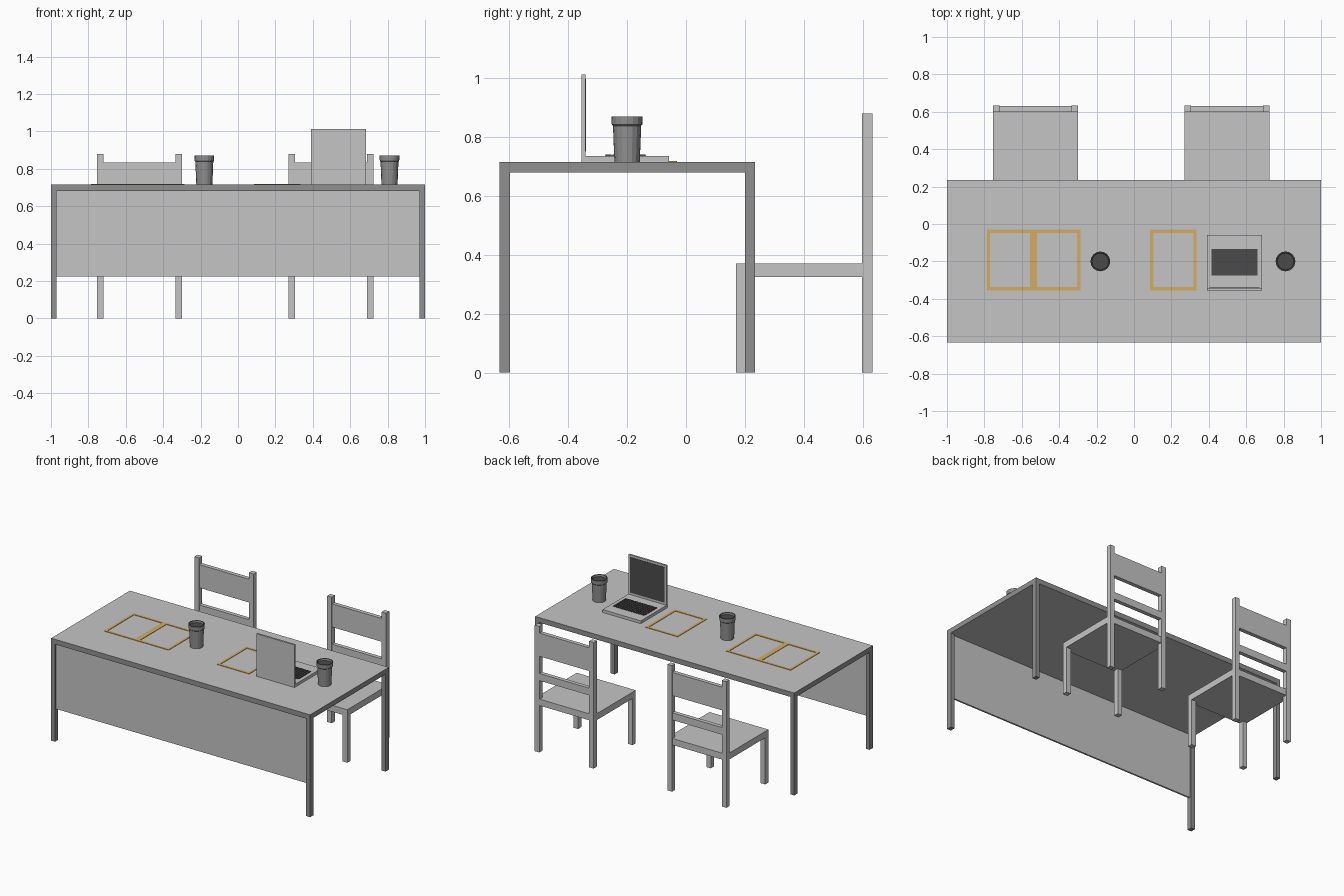
import bpy, bmesh, math
from mathutils import Matrix, Vector

if "Cube" in bpy.data.objects:
    bpy.data.objects.remove(bpy.data.objects["Cube"])


def mat(name, rgb):
    m = bpy.data.materials.new(name)
    m.diffuse_color = (*rgb, 1)
    m.use_nodes = True
    m.node_tree.nodes["Principled BSDF"].inputs["Base Color"].default_value = m.diffuse_color
    return m


LIGHT = mat("light grey", (0.56, 0.56, 0.56))
FRAME = mat("mid grey", (0.28, 0.28, 0.28))
DARK = mat("dark grey", (0.07, 0.07, 0.07))
AMBER = mat("amber", (0.66, 0.42, 0.12))


def finish(bm, name, *mats):
    me = bpy.data.meshes.new(name)
    bmesh.ops.recalc_face_normals(bm, faces=bm.faces)
    bm.to_mesh(me)
    bm.free()
    for m in mats:
        me.materials.append(m)
    ob = bpy.data.objects.new(name, me)
    bpy.context.collection.objects.link(ob)
    return ob


def add_box(bm, x0, x1, y0, y1, z0, z1):
    c = Vector(((x0 + x1) / 2, (y0 + y1) / 2, (z0 + z1) / 2))
    s = Matrix.Diagonal((x1 - x0, y1 - y0, z1 - z0, 1))
    bmesh.ops.create_cube(bm, size=1, matrix=Matrix.Translation(c) @ s)


def boxes(name, m, *dims):
    bm = bmesh.new()
    for d in dims:
        add_box(bm, *d)
    return finish(bm, name, m)


# Table top: light surfaces, darker edge band
top = boxes("table_top", LIGHT, (-1, 1, -0.633, 0.235, 0.68, 0.715))
top.data.materials.append(FRAME)
for p in top.data.polygons:
    p.material_index = 0 if abs(p.normal.z) > 0.5 else 1

# Table legs
for x in (-1, 0.97):
    for y, side in ((-0.633, "front"), (0.2, "back")):
        boxes(side + "_table_leg", FRAME, (x, x + 0.03, y, y + 0.035, 0, 0.68))

# Front panel of the table
boxes("front_panel", LIGHT, (-0.97, 0.97, -0.622, -0.61, 0.225, 0.68))


# Chairs
def chair(x0):
    x1, t = x0 + 0.455, 0.035
    boxes("chair_seat", LIGHT, (x0, x1, 0.17, 0.598, 0.325, 0.37),
          (x0 + t, x1 - t, 0.598, 0.628, 0.325, 0.37))
    for x in (x0, x1 - t):
        boxes("front_chair_leg", LIGHT, (x, x + t, 0.17, 0.205, 0, 0.325))
        boxes("back_chair_post", LIGHT, (x, x + t, 0.598, 0.633, 0, 0.88))
    boxes("chair_back_panel", LIGHT, (x0 + t, x1 - t, 0.602, 0.63, 0.67, 0.832))
    boxes("chair_back_rail", LIGHT, (x0 + t, x1 - t, 0.602, 0.63, 0.5, 0.55))


chair(-0.755)
chair(0.27)

# Laptop
boxes("laptop_base", LIGHT, (0.39, 0.685, -0.342, -0.058, 0.715, 0.735))
boxes("laptop_lid", LIGHT, (0.39, 0.685, -0.355, -0.342, 0.715, 1.012))
boxes("laptop_screen", DARK, (0.405, 0.67, -0.342, -0.34, 0.75, 0.997))
keys = [(0.415, 0.66, -0.275, -0.135, 0.735, 0.737)]
for i in range(14):
    for j in range(6):
        x, y = 0.417 + i * 0.0174, -0.273 + j * 0.023
        keys.append((x, x + 0.0145, y, y + 0.02, 0.737, 0.74))
boxes("keyboard", DARK, *keys)


# Paper outlines lying on the table
def outline(x0):
    x1, y0, y1, w, z0, z1 = x0 + 0.25, -0.355, -0.03, 0.018, 0.715, 0.718
    boxes("sheet_outline", AMBER,
          (x0, x0 + w, y0, y1, z0, z1), (x1 - w, x1, y0, y1, z0, z1),
          (x0 + w, x1 - w, y0, y0 + w, z0, z1), (x0 + w, x1 - w, y1 - w, y1, z0, z1))


for x in (-0.787, -0.537, 0.085):
    outline(x)


# Cups: turned profile with a lipped lid and a dark recessed top
def cup(cx, cy):
    bm = bmesh.new()
    prof = [(0, 0.715), (0.043, 0.715), (0.048, 0.838), (0.052, 0.842),
            (0.053, 0.87), (0.046, 0.87), (0.044, 0.857), (0, 0.857)]
    vs = [bm.verts.new((r, 0, z)) for r, z in prof]
    es = [bm.edges.new(e) for e in zip(vs, vs[1:])]
    bmesh.ops.spin(bm, geom=vs + es, cent=(0, 0, 0), axis=(0, 0, 1),
                   angle=math.tau, steps=16)
    bmesh.ops.remove_doubles(bm, verts=bm.verts, dist=0.0005)
    bmesh.ops.recalc_face_normals(bm, faces=bm.faces)
    for f in bm.faces:
        f.material_index = 1 if f.normal.z > 0.5 else 0
    ob = finish(bm, "cup", FRAME, DARK)
    ob.location = (cx, cy, 0)


cup(-0.18, -0.2)
cup(0.81, -0.2)
